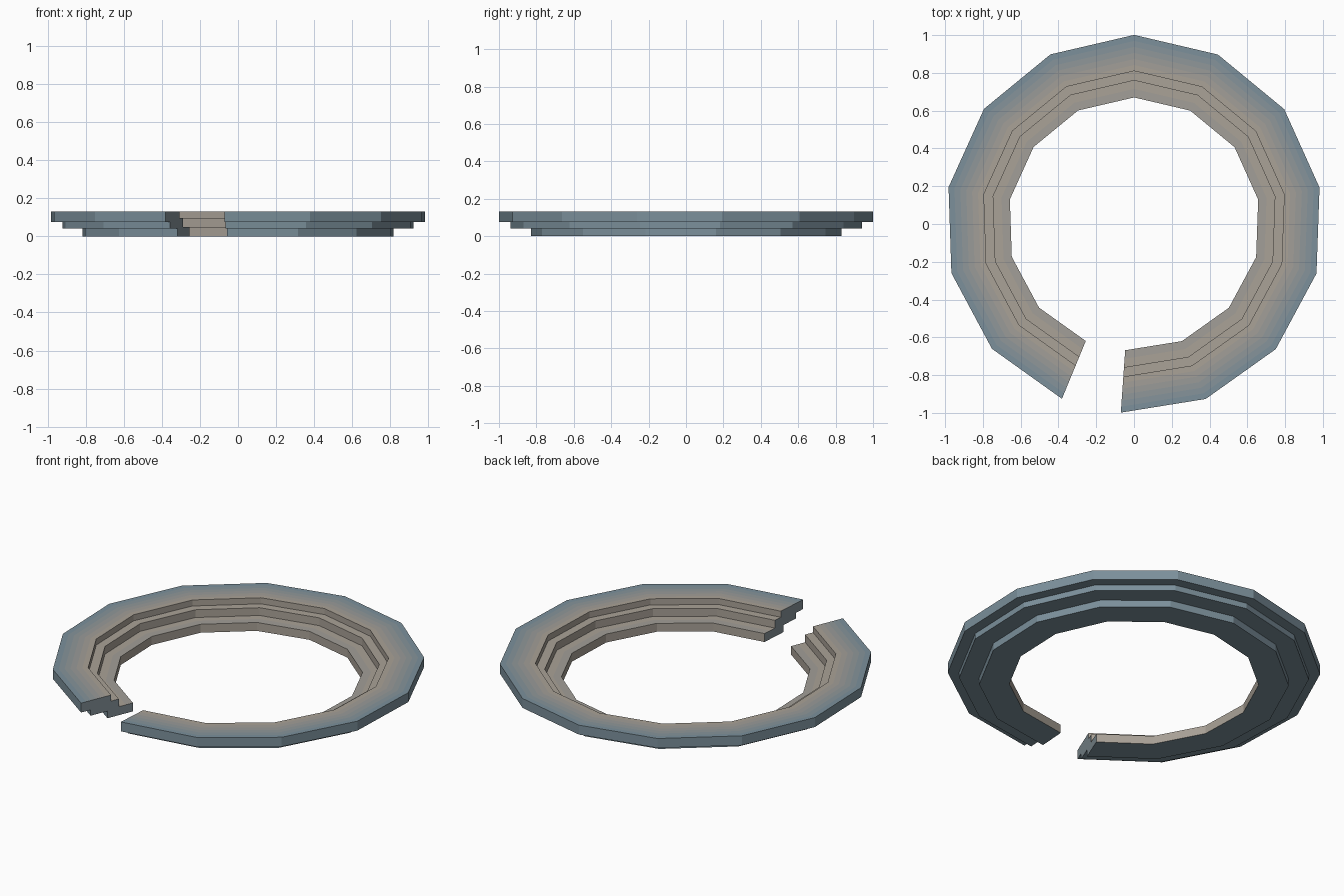
import bpy, bmesh, math

if "Cube" in bpy.data.objects:
    bpy.data.objects.remove(bpy.data.objects["Cube"])

SEGMENTS = 13                # facets around the split ring
START, END = -157.6, 184.0   # degrees clockwise from +y
SLATE, TAN = (0.20, 0.28, 0.33), (0.40, 0.36, 0.31)
SHADES = 6                   # blend steps from slate to tan
# stepped cross-section: radius, height, shade of the strip leading onward
PROFILE = [(0.67, 0, 0), (0.832, 0, 0), (0.832, 0.042, 0), (0.94, 0.042, 0),
           (0.94, 0.076, 0), (1.001, 0.076, 0), (1.001, 0.132, 0)]
# flat top split into bands that fade from slate to tan
PROFILE += [(1.001 - 0.191 * i / SHADES, 0.132, i) for i in range(1, SHADES)]
PROFILE += [(0.81, 0.132, 5), (0.81, 0.096, 5), (0.76, 0.096, 5),
            (0.76, 0.05, 5), (0.715, 0.05, 4), (0.67, 0.05, 5)]

bm = bmesh.new()
sections = []
for i in range(SEGMENTS + 1):
    a = math.radians(START + (END - START) * i / SEGMENTS)
    sections.append([bm.verts.new((r * math.sin(a), r * math.cos(a), z))
                     for r, z, shade in PROFILE])

# walls and ledges between neighbouring sections
n = len(PROFILE)
for s, t in zip(sections, sections[1:]):
    for j in range(n):
        k = (j + 1) % n
        bm.faces.new((s[j], s[k], t[k], t[j])).material_index = PROFILE[j][2]

# stepped end caps at the gap
caps = [bm.faces.new(sections[0]), bm.faces.new(sections[-1])]
for cap in caps:
    cap.material_index = 1
bmesh.ops.recalc_face_normals(bm, faces=bm.faces)
bmesh.ops.triangulate(bm, faces=caps)

mesh = bpy.data.meshes.new("stepped_split_ring")
bm.to_mesh(mesh)
bm.free()

# slate-to-tan materials
for i in range(SHADES):
    f = i / (SHADES - 1)
    mat = bpy.data.materials.new(f"slate_to_tan_{i}")
    mat.diffuse_color = [a + (b - a) * f for a, b in zip(SLATE, TAN)] + [1]
    mat.use_nodes = True
    mat.node_tree.nodes["Principled BSDF"].inputs["Base Color"].default_value = mat.diffuse_color
    mesh.materials.append(mat)

ring = bpy.data.objects.new("stepped_split_ring", mesh)
bpy.context.collection.objects.link(ring)
